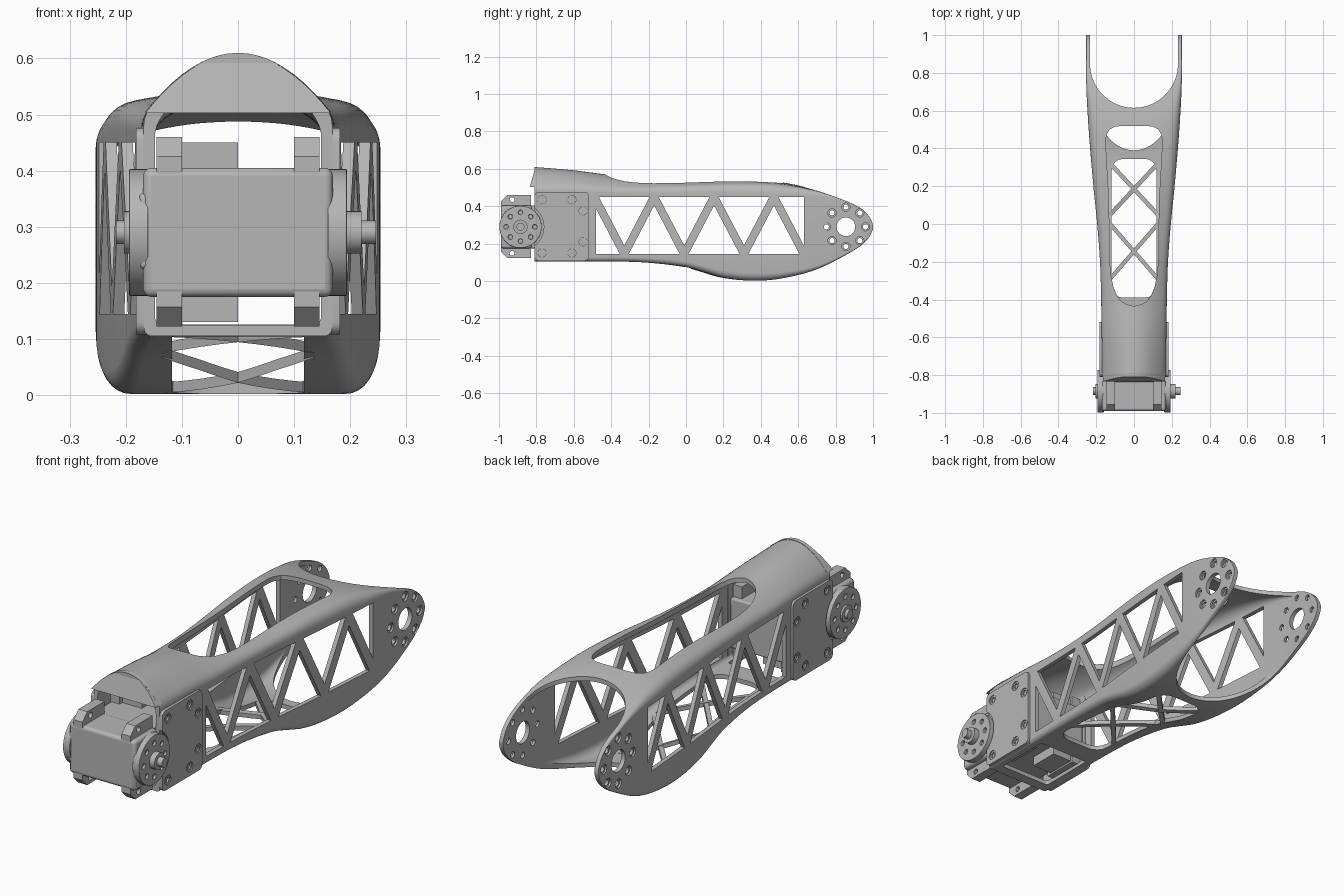
import bpy, bmesh, math

if "Cube" in bpy.data.objects:
    bpy.data.objects.remove(bpy.data.objects["Cube"])

grey = bpy.data.materials.new("satin_grey")
grey.diffuse_color = (0.47, 0.47, 0.47, 1)
grey.use_nodes = True
grey.node_tree.nodes["Principled BSDF"].inputs["Base Color"].default_value = grey.diffuse_color


def curve(keys):
    """Smooth clamped interpolation through (y, value) keys."""
    def f(y):
        if y <= keys[0][0]: return keys[0][1]
        if y >= keys[-1][0]: return keys[-1][1]
        i = max(k for k in range(len(keys) - 1) if keys[k][0] <= y)
        def slope(k):
            a, b = keys[max(k - 1, 0)], keys[min(k + 1, len(keys) - 1)]
            return (b[1] - a[1]) / (b[0] - a[0])
        (y0, v0), (y1, v1) = keys[i], keys[i + 1]
        h = y1 - y0
        t = (y - y0) / h
        return ((2*t**3 - 3*t**2 + 1) * v0 + (t**3 - 2*t**2 + t) * h * slope(i)
                + (3*t**2 - 2*t**3) * v1 + (t**3 - t**2) * h * slope(i + 1))
    return f


width = curve([(-.81, .168), (-.4, .174), (-.2, .18), (0, .195), (.2, .215), (.5, .24), (.75, .253), (1, .253)])
top = curve([(-.81, .61), (-.6, .592), (-.4, .567), (-.2, .553), (0, .546), (.3, .545), (.5, .53), (.7, .485),
             (.9, .41), (.95, .378), (.98, .345), (.995, .315), (1, .298)])
bottom = curve([(-.81, .105), (-.4, .105), (-.2, .098), (0, .075), (.1, .047), (.2, .018), (.35, .002), (.5, .012),
                (.7, .063), (.9, .165), (.95, .203), (.98, .235), (.995, .265), (1, .282)])
crown = curve([(-.81, .11), (-.4, .075), (0, .045), (.4, .025), (.7, .004), (1, 0)])
shoulder = curve([(-.81, .02), (0, .03), (.55, .05), (.8, .012), (1, .003)])
keel = curve([(-.81, .015), (0, .03), (.4, .04), (.8, .012), (1, .003)])


def finish(bm, name):
    bmesh.ops.recalc_face_normals(bm, faces=bm.faces)
    me = bpy.data.meshes.new(name)
    bm.to_mesh(me)
    bm.free()
    me.materials.append(grey)
    ob = bpy.data.objects.new(name, me)
    bpy.context.collection.objects.link(ob)
    return ob


def loft(name, rings):
    bm = bmesh.new()
    vs = [[bm.verts.new(p) for p in r] for r in rings]
    n = len(vs[0])
    for a, b in zip(vs, vs[1:]):
        for i in range(n):
            bm.faces.new((a[i], a[(i + 1) % n], b[(i + 1) % n], b[i]))
    bm.faces.new(vs[0])
    bm.faces.new(vs[-1])
    return finish(bm, name)


def prisms(name, polys, axis, a, b):
    """Extrude 2D outlines along one axis into a single mesh."""
    place = {'x': lambda p, d: (d, p[0], p[1]), 'y': lambda p, d: (p[0], d, p[1]), 'z': lambda p, d: (p[0], p[1], d)}[axis]
    bm = bmesh.new()
    for poly in polys:
        lo = [bm.verts.new(place(p, a)) for p in poly]
        hi = [bm.verts.new(place(p, b)) for p in poly]
        bm.faces.new(lo)
        bm.faces.new(hi)
        for i in range(len(lo)):
            j = (i + 1) % len(lo)
            bm.faces.new((lo[i], lo[j], hi[j], hi[i]))
    return finish(bm, name)


def circle(u, v, r, n=24):
    return [(u + r * math.cos(2*math.pi*i/n), v + r * math.sin(2*math.pi*i/n)) for i in range(n)]


def ring(u, v, R, r, n=8):
    return [circle(*c, r, 14) for c in circle(u, v, R, n)]


def rect(u0, u1, v0, v1, r=0.0):
    if not r: return [(u0, v0), (u1, v0), (u1, v1), (u0, v1)]
    pts = []
    for k, (cu, cv) in enumerate([(u1-r, v1-r), (u0+r, v1-r), (u0+r, v0+r), (u1-r, v0+r)]):
        pts += [(cu + r*math.cos((k + i/4)*math.pi/2), cv + r*math.sin((k + i/4)*math.pi/2)) for i in range(5)]
    return pts


def cut(ob, cutter):
    m = ob.modifiers.new("cut", 'BOOLEAN')
    m.operation, m.solver, m.object = 'DIFFERENCE', 'EXACT', cutter
    bpy.context.view_layer.objects.active = ob
    bpy.ops.object.modifier_apply(modifier=m.name)
    bpy.data.objects.remove(cutter)


def bevel(ob, w):
    m = ob.modifiers.new("bevel", 'BEVEL')
    m.width, m.segments, m.limit_method = w, 3, 'ANGLE'
    return ob


def section(y, inset=0.0, ypos=None):
    w, zt, zb = width(y) - inset, top(y) - inset, bottom(y) + inset
    c, rt, rb = crown(y), shoulder(y), keel(y)
    half = [(w - rb + rb*math.sin(a), zb + rb - rb*math.cos(a)) for a in [i*math.pi/12 for i in range(7)]]
    x0 = w - rt
    z0, s = zt - c*(x0/w)**2, 2*c*x0/w**2
    p0, p1, p2 = (x0, z0), (w, z0 - s*rt), (w, z0 - s*rt - rt)
    for i in range(7):
        t = i/6
        half.append(tuple(t*t*p0[k] + 2*t*(1-t)*p1[k] + (1-t)**2*p2[k] for k in (0, 1)))
    half += [(x0*(1 - i/9), zt - c*(x0*(1 - i/9)/w)**2) for i in range(1, 10)]
    pts = half + [(-x, z) for x, z in half[-2::-1]]
    yy = y if ypos is None else ypos
    return [(x, yy, z) for x, z in pts]


# Shell: outer loft hollowed by an inner loft
ys = [-.81 + .045*i for i in range(38)] + [.89, .92, .945, .965, .98, .99, .996, 1]
shell = loft("limb_shell", [section(y) for y in ys])
cut(shell, loft("c", [section(-.81, .02, -.9)] + [section(y, .02) for y in ys[:38]]))

# Rear fork: deeper scoop below than above
def scoop(y_mid, depth, w=.233):
    arc = [(w*math.cos(a), y_mid - depth*math.sin(a)) for a in [i*math.pi/32 for i in range(33)]]
    return arc + [(-w, 1.1), (w, 1.1)]
cut(shell, prisms("c", [scoop(.85, .235)], 'z', .29, .8))
cut(shell, prisms("c", [scoop(.75, .36)], 'z', -.1, .295))

# Top and underside openings
half_w = curve([(-.435, 0), (-.425, .04), (-.4, .075), (-.33, .11), (-.2, .128), (.1, .132), (.4, .148),
                (.46, .148), (.5, .13), (.515, .1), (.52, .06)])
oy = [-.435, -.425, -.412, -.4, -.37, -.33, -.27, -.2, -.1, 0, .1, .2, .3, .4, .44, .47, .5, .515, .52]
cut(shell, prisms("c", [[(half_w(y), y) for y in oy] + [(-half_w(y), y) for y in oy[:0:-1]]], 'z', .36, .8))
cut(shell, prisms("c", [rect(-.118, .118, -.39, .345, .06), rect(-.13, .13, -.76, -.49, .01)], 'z', -.1, .135))

# Zigzag truss windows in both sides
h, step, z0, z1 = .024, .16, .145, .45
drop = h*(z1 - z0)/step
tris = []
for k in range(-1, 7):
    y = -.49 + step*k
    base, tip = (z1, z0 + drop) if k % 2 == 0 else (z0, z1 - drop)
    if k == -1:
        tris.append([(-.48, z0), (-.49 + step - h, z0), (-.48, z1 - drop - .02)])
    elif k == 6:
        tris.append([(y + h, base), (.63, base), (.63, tip)])
    else:
        tris.append([(y + h, base), (y + 2*step - h, base), (y + step, tip)])
cut(shell, prisms("c", tris, 'x', -.5, .5))

# Rear pivot holes with counterbores on the outer faces
cut(shell, prisms("c", [circle(.855, .29, .05, 32)] + ring(.855, .29, .105, .014), 'x', -.5, .5))
for s in (-1, 1):
    cut(shell, prisms("c", ring(.855, .29, .105, .022), 'x', s*.245, s*.3))

# Sloped cap closing the front of the crown
arch = [(x*.0165, .61 - .105*(x/10)**2) for x in range(-10, 11)]
visor = loft("front_visor", [[(x, -.79, z) for x, z in arch],
                             [(x, -.805 - (.612 - z)*.28, z - .002) for x, z in arch]])

# Crossed bars under the shell
for n, (ya, yb) in enumerate([(-.3, .01), (.04, .33)]):
    for s in (-1, 1):
        e = .016
        rings = []
        for i in range(9):
            t = i/8
            x, y = s*(-.135 + .27*t), ya + (yb - ya)*t
            z = bottom(y)
            rings.append([(x, y - e, z + .001), (x, y + e, z + .001), (x, y + e, z + .02), (x, y - e, z + .02)])
        loft(f"under_brace_{n}_{'a' if s < 0 else 'b'}", rings)

# Mounting pads with bolt holes, notched around the motor disc
bolts = [(-.77, .435), (-.61, .435), (-.55, .375), (-.55, .21), (-.61, .15), (-.77, .15)]
for s, side in ((-1, "left"), (1, "right")):
    pad = prisms(f"{side}_mount_pad", [rect(-.81, -.52, .108, .476, .022)], 'x', s*.15, s*.182)
    cut(pad, prisms("c", [circle(-.885, .29, .125, 40)], 'x', s*.1, s*.3))
    cut(pad, prisms("c", [circle(*b, .022, 16) for b in bolts], 'x', s*.17, s*.3))
    sleeves = prisms(f"{side}_bolt_sleeves", [circle(*b, .021, 16) for b in bolts], 'x', s*.165, s*.178)
    cut(sleeves, prisms("c", [circle(*b, .013, 12) for b in bolts], 'x', s*.1, s*.3))

    # Motor output disc, hub and shaft
    disc = bevel(prisms(f"{side}_motor_disc", [circle(-.885, .29, .113, 48)], 'x', s*.16, s*.194), .005)
    cut(disc, prisms("c", ring(-.885, .29, .077, .012), 'x', s*.182, s*.3))
    prisms(f"{side}_disc_hub", [circle(-.885, .29, .038, 32)], 'x', s*.19, s*(.22 if s > 0 else .203))
    prisms(f"{side}_shaft", [circle(-.885, .29, .021, 24)], 'x', s*.19, s*(.246 if s > 0 else .217))

    # Motor mounting lugs above and below
    for lo, hi, nm in ((.395, .46, "top"), (.122, .185, "bottom")):
        zo, zi = (hi, lo) if nm == "top" else (lo, hi)
        d = .035 if nm == "top" else -.035
        ear = [(-.99, zi), (-.99, zo - d), (-.955, zo), (-.83, zo), (-.83, zi)]
        back = rect(-.72, -.55, lo, hi)
        lug = prisms(f"{side}_{nm}_lugs", [ear, back], 'x', s*.1, s*.145)
        cut(lug, prisms("c", [circle(-.93, .435 if nm == "top" else .148, .013, 12)], 'x', s*.05, s*.2))

# Motor housing
bevel(prisms("motor_front", [rect(-.169, .169, .175, .405)], 'y', -.99, -.825), .014)
bevel(prisms("motor_body", [rect(-.147, .147, .175, .405)], 'y', -.84, -.53), .008)
prisms("motor_spine", [rect(-.1, 0, .13, .45)], 'y', -.7, -.56)
bevel(prisms("motor_side_rib", [rect(-.176, -.14, .225, .36)], 'y', -.985, -.82), .008)

# Smooth curved surfaces, keep edges sharp
bpy.ops.object.select_all(action='DESELECT')
for ob in bpy.context.scene.objects:
    ob.select_set(True)
bpy.context.view_layer.objects.active = shell
bpy.ops.object.shade_smooth_by_angle(angle=math.radians(30))
